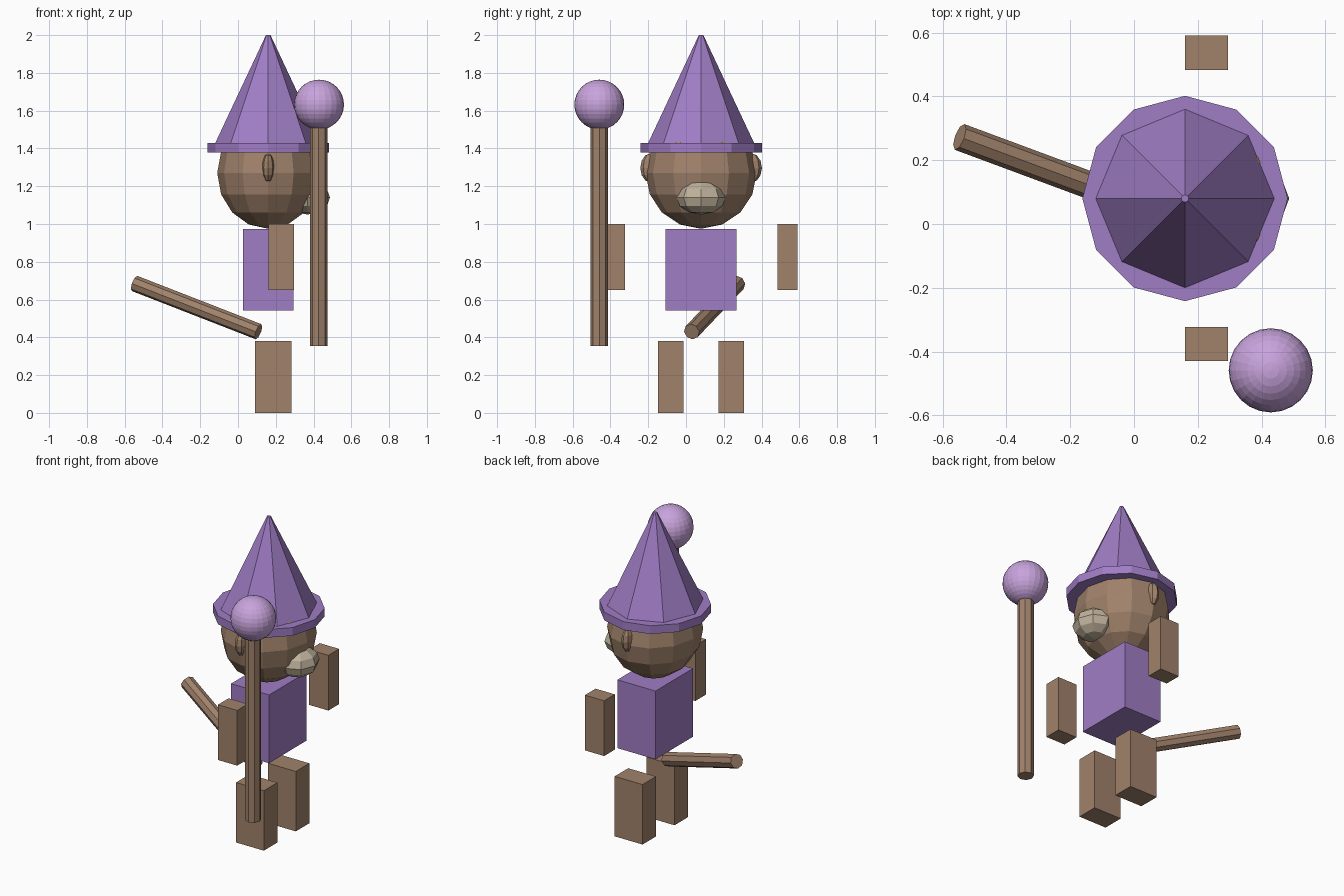
import bpy, math
from mathutils import Vector

if "Cube" in bpy.data.objects:
    bpy.data.objects.remove(bpy.data.objects["Cube"])

CX, CY = 0.16, 0.08  # body axis


def material(name, rgb):
    m = bpy.data.materials.new(name)
    lin = [((c / 255 + 0.055) / 1.055) ** 2.4 for c in rgb]
    m.diffuse_color = (*lin, 1)
    m.use_nodes = True
    m.node_tree.nodes["Principled BSDF"].inputs["Base Color"].default_value = m.diffuse_color
    return m


BROWN = material("brown fur", (160, 130, 107))
PURPLE = material("purple cloth", (160, 125, 197))
LILAC = material("lilac orb", (200, 163, 220))
CREAM = material("cream muzzle", (192, 178, 156))
GOLD = material("gold eye", (190, 140, 50))


def finish(name, mat):
    ob = bpy.context.object
    ob.name = name
    ob.data.materials.append(mat)
    return ob


def box(name, mat, center, size):
    bpy.ops.mesh.primitive_cube_add(size=1, location=center)
    ob = finish(name, mat)
    ob.scale = size
    return ob


def ball(name, mat, center, radii, segs, rings):
    bpy.ops.mesh.primitive_uv_sphere_add(segments=segs, ring_count=rings, location=center)
    ob = finish(name, mat)
    ob.scale = radii
    return ob


def rod(name, mat, a, b, r1, r2, sides):
    a, b = Vector(a), Vector(b)
    bpy.ops.mesh.primitive_cone_add(vertices=sides, radius1=r1, radius2=r2,
                                    depth=(b - a).length, location=(a + b) / 2)
    ob = finish(name, mat)
    if abs((b - a).x) > 1e-4:
        ob.rotation_euler = (b - a).to_track_quat('Z', 'Y').to_euler()
    return ob


# Body
box("torso", PURPLE, (CX, CY, 0.758), (0.267, 0.376, 0.433))
for side, s in (("right", -1), ("left", 1)):
    box(side + "_arm", BROWN, (0.228, CY + s * 0.457, 0.825), (0.135, 0.107, 0.35))
    box(side + "_leg", BROWN, (0.187, CY + s * 0.16, 0.19), (0.195, 0.135, 0.38))

# Head, facing +x
ball("head", BROWN, (CX, CY, 1.27), (0.27, 0.294, 0.295), 12, 8)
ball("muzzle", CREAM, (0.367, CY, 1.14), (0.12, 0.13, 0.09), 8, 6)
for side, s in (("right", -1), ("left", 1)):
    ball(side + "_ear", BROWN, (CX, CY + s * 0.268, 1.297), (0.034, 0.054, 0.077), 8, 6)
    ball(side + "_eye", GOLD, (0.368, CY + s * 0.112, 1.41), (0.035, 0.035, 0.035), 8, 6)

# Pointed hat
rod("hat_brim", PURPLE, (CX, CY, 1.378), (CX, CY, 1.43), 0.322, 0.322, 12)
rod("hat_cone", PURPLE, (CX, CY, 1.43), (CX, CY, 2.0), 0.28, 0.012, 8)

# Tail
rod("tail", BROWN, (0.108, 0.03, 0.43), (-0.547, 0.273, 0.685), 0.043, 0.043, 8)

# Staff with orb
rod("staff", BROWN, (0.427, -0.459, 0.355), (0.427, -0.459, 1.56), 0.047, 0.047, 8)
ball("staff_orb", LILAC, (0.429, -0.459, 1.632), (0.132, 0.132, 0.132), 24, 16)
